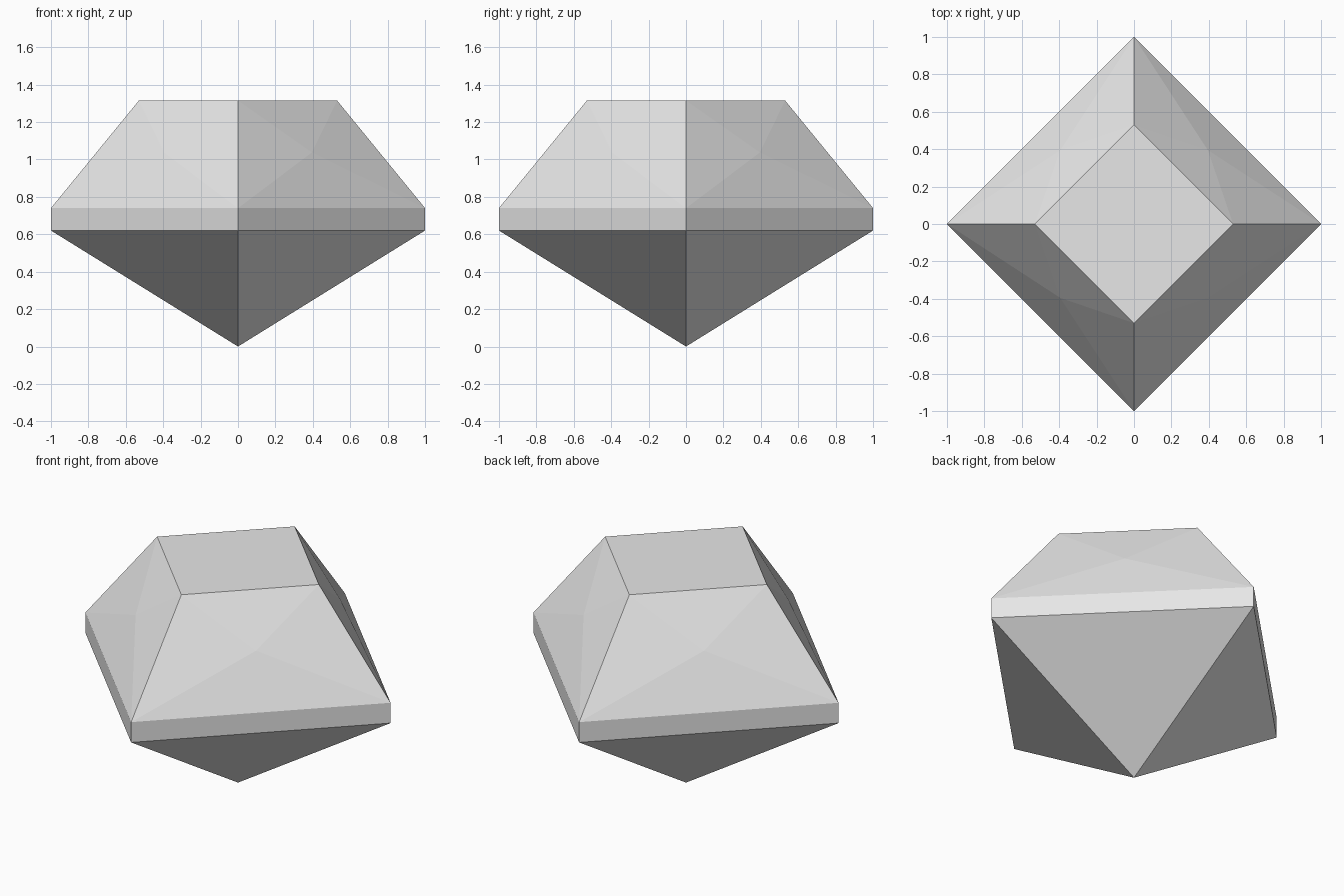
import bpy, bmesh, math

if "Cube" in bpy.data.objects:
    bpy.data.objects.remove(bpy.data.objects["Cube"])

grey = bpy.data.materials.new("light_grey")
grey.diffuse_color = (0.8, 0.8, 0.8, 1)
grey.use_nodes = True
grey.node_tree.nodes["Principled BSDF"].inputs["Base Color"].default_value = grey.diffuse_color

bm = bmesh.new()


def ring(radius, z):
    """Four corners on the x and y axes."""
    return [bm.verts.new((radius * math.cos(i * math.pi / 2),
                          radius * math.sin(i * math.pi / 2), z))
            for i in range(4)]


def bridge(low, high):
    return [bm.faces.new((low[i], low[(i + 1) % 4], high[(i + 1) % 4], high[i]))
            for i in range(4)]


# Outline levels: lower girdle, upper girdle, table
girdle_low = ring(1.0, 0.62)
girdle_high = ring(1.0, 0.74)
table = ring(0.53, 1.315)

# Girdle band, crown facets and flat table
bridge(girdle_low, girdle_high)
crown = bridge(girdle_high, table)
bm.faces.new(table)

# Pointed pavilion below the girdle
tip = bm.verts.new((0, 0, 0))
for i in range(4):
    bm.faces.new((tip, girdle_low[(i + 1) % 4], girdle_low[i]))

# Crown facets bulge slightly at their centres
bm.normal_update()
bmesh.ops.poke(bm, faces=crown, offset=0.02, center_mode='MEAN')
bmesh.ops.recalc_face_normals(bm, faces=bm.faces)

mesh = bpy.data.meshes.new("cut_gem")
bm.to_mesh(mesh)
bm.free()
mesh.materials.append(grey)
gem = bpy.data.objects.new("cut_gem", mesh)
bpy.context.collection.objects.link(gem)
